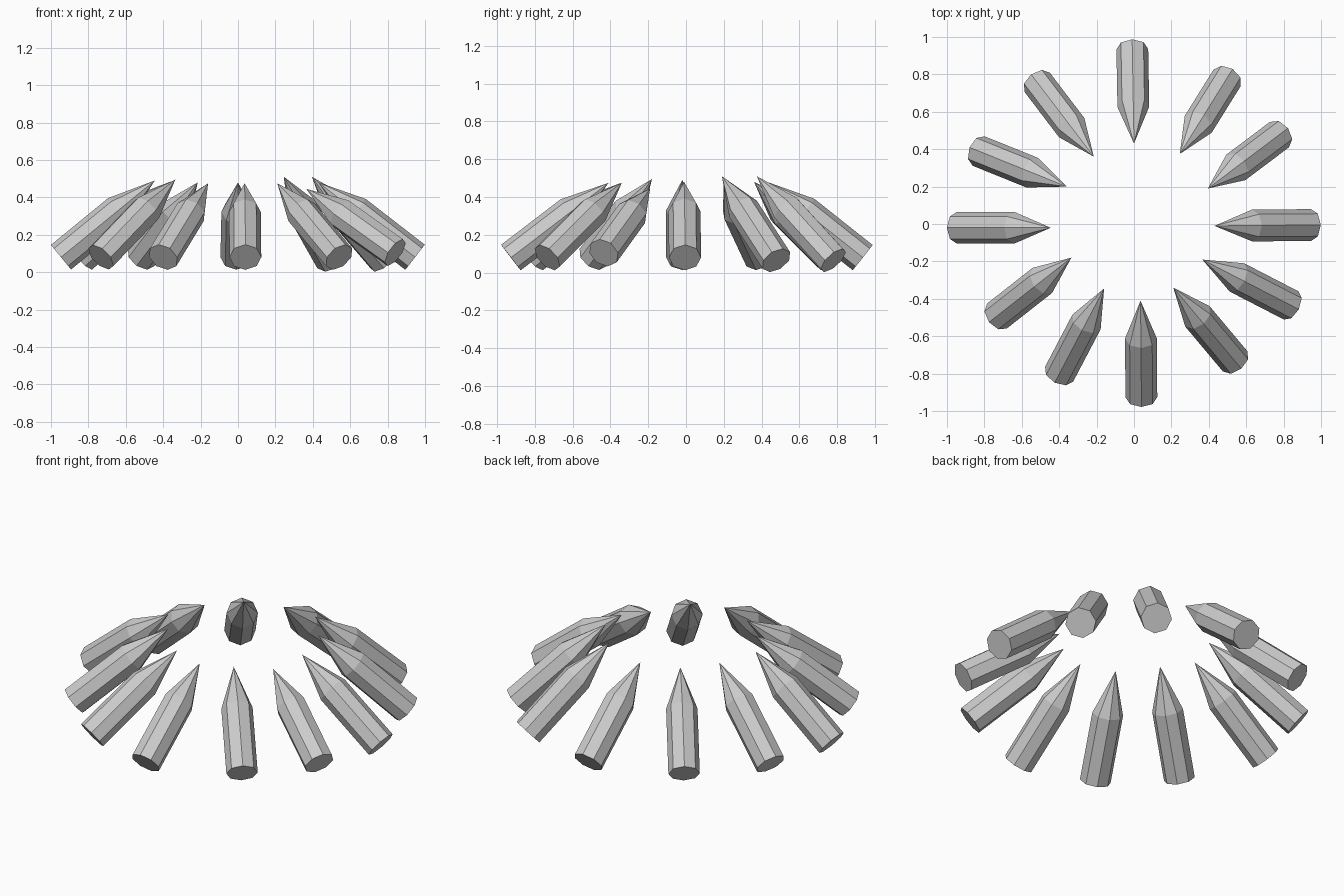
import bpy, bmesh
from mathutils import Vector, Matrix

if "Cube" in bpy.data.objects:
    bpy.data.objects.remove(bpy.data.objects["Cube"])

R, SIDES, SHOULDER = 0.085, 8, 0.61

# ring of leaning stakes: tip (x, y, z), outermost rim point (x, y), base centre height
STAKES = [
    ((0.00, 0.43, 0.48), (-0.01, 0.988), 0.08),
    ((0.245, 0.375, 0.51), (0.525, 0.825), 0.065),
    ((0.395, 0.19, 0.51), (0.82, 0.51), 0.065),
    ((0.43, -0.01, 0.48), (1.00, -0.005), 0.08),
    ((0.365, -0.19, 0.445), (0.888, -0.46), 0.105),
    ((0.21, -0.34, 0.475), (0.575, -0.775), 0.08),
    ((0.035, -0.41, 0.475), (0.04, -0.98), 0.08),
    ((-0.16, -0.345, 0.475), (-0.425, -0.85), 0.08),
    ((-0.335, -0.18, 0.495), (-0.775, -0.525), 0.08),
    ((-0.445, -0.02, 0.49), (-1.00, -0.02), 0.08),
    ((-0.36, 0.20, 0.485), (-0.88, 0.41), 0.08),
    ((-0.215, 0.36, 0.48), (-0.55, 0.80), 0.08),
]


def stake(name, tip, rim, base_z):
    tip = Vector(tip)
    out = Vector((rim[0] - tip.x, rim[1] - tip.y, 0)).normalized()
    base = Vector((rim[0], rim[1], base_z)) - out * R * 0.63
    axis = tip - base
    length = axis.length
    d = axis.normalized()
    side = Vector((0, 0, 1)).cross(d).normalized()
    up = d.cross(side)
    bm = bmesh.new()
    # octagonal shaft, with its top cap pulled out into a point
    ring = bmesh.ops.create_circle(bm, cap_ends=True, segments=SIDES, radius=R)["verts"]
    ext = bmesh.ops.extrude_face_region(bm, geom=bm.faces[:], use_keep_orig=True)
    top = [v for v in ext["geom"] if isinstance(v, bmesh.types.BMVert)]
    cap = next(f for f in ext["geom"] if isinstance(f, bmesh.types.BMFace))
    for v in top:
        v.co.z = length * SHOULDER
    point = bmesh.ops.poke(bm, faces=[cap])["verts"][0]
    point.co = (0, 0, length)
    bmesh.ops.recalc_face_normals(bm, faces=bm.faces[:])
    mesh = bpy.data.meshes.new(name)
    bm.to_mesh(mesh)
    bm.free()
    ob = bpy.data.objects.new(name, mesh)
    ob.matrix_world = Matrix.Translation(base) @ Matrix((side, up, d)).transposed().to_4x4()
    bpy.context.collection.objects.link(ob)


for i, s in enumerate(STAKES, 1):
    stake(f"stake_{i:02d}", *s)
